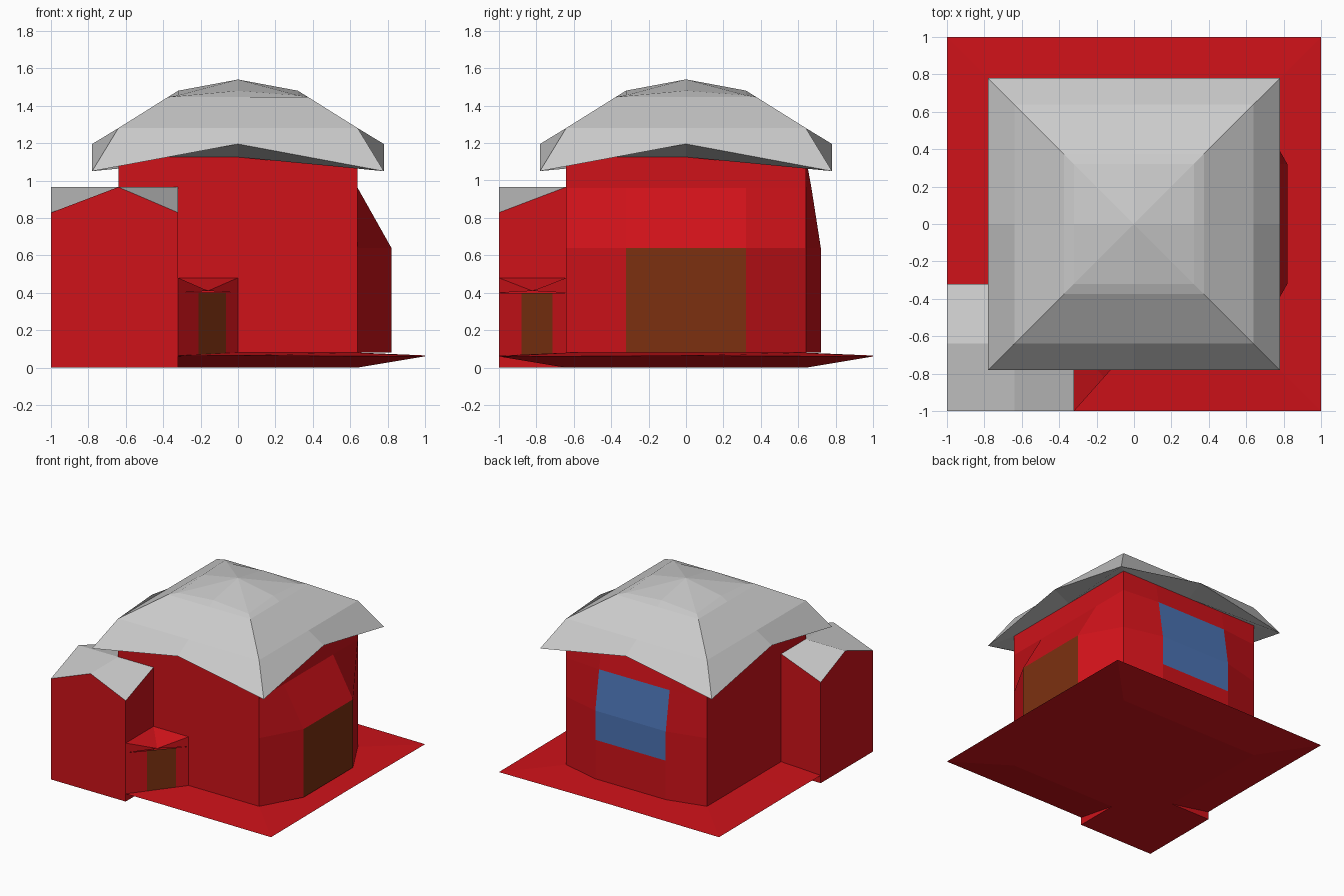
import bpy, bmesh

if "Cube" in bpy.data.objects:
    bpy.data.objects.remove(bpy.data.objects["Cube"])


def material(name, rgb):
    m = bpy.data.materials.new(name)
    m.diffuse_color = (*rgb, 1)
    m.use_nodes = True
    m.node_tree.nodes["Principled BSDF"].inputs["Base Color"].default_value = m.diffuse_color
    return m


RED = material("red_paint", (0.62, 0.006, 0.01))
BROWN = material("brown_wood", (0.2, 0.03, 0.005))
BLUE = material("blue_glass", (0.07, 0.17, 0.45))


def build(name, verts, faces, mat=None, closed=True):
    """Mesh object from points and faces; welds coincident points."""
    me = bpy.data.meshes.new(name)
    bm = bmesh.new()
    vs = [bm.verts.new(v) for v in verts]
    for f in faces:
        bm.faces.new([vs[i] for i in f])
    bmesh.ops.remove_doubles(bm, verts=bm.verts, dist=1e-4)
    if closed:
        bmesh.ops.recalc_face_normals(bm, faces=bm.faces)
    bm.to_mesh(me)
    bm.free()
    if mat:
        me.materials.append(mat)
    ob = bpy.data.objects.new(name, me)
    bpy.context.collection.objects.link(ob)
    return ob


def ring(s, z_corner, z_mid):
    """Square of half size s: corners and side middles have own heights."""
    d = [(1, -1), (1, 0), (1, 1), (0, 1), (-1, 1), (-1, 0), (-1, -1), (0, -1)]
    return [(x * s, y * s, z_corner if x * y else z_mid) for x, y in d]


def loft(name, rings, mat=None):
    verts = [p for r in rings for p in r]
    faces = [list(range(8))]
    for k in range(len(rings) - 1):
        for i in range(8):
            j = (i + 1) % 8
            faces.append((k * 8 + i, k * 8 + j, k * 8 + 8 + j, k * 8 + 8 + i))
    if rings[-1][0][0] > 0:
        faces.append(list(range(len(verts) - 8, len(verts))))
    return build(name, verts, faces, mat)


def wall(name, place, cols, rows, bulge, panel=None, panel_name="", panel_mat=None):
    """Grid wall; inner columns bulge outward, one range of rows is a panel."""
    nc = len(cols)
    verts = [place(c, 0.64 + (b if 0 < i < nc - 1 else 0), z)
             for z, b in zip(rows, bulge) for i, c in enumerate(cols)]
    plain, special = [], []
    for k in range(len(rows) - 1):
        for i in range(nc - 1):
            a = k * nc + i
            hit = panel and i == 1 and panel[0] <= k < panel[1]
            (special if hit else plain).append((a, a + 1, a + nc + 1, a + nc))
    build(name, verts, plain, RED, False)
    if special:
        used = sorted({i for f in special for i in f})
        build(panel_name, [verts[i] for i in used],
              [[used.index(i) for i in f] for f in special], panel_mat, False)


# Yard: thin slab tapering to its rim
loft("yard", [ring(0.64, 0, 0), ring(1, 0.06, 0.065), ring(0.64, 0.08, 0.08)], RED)

# Main roof: flared eaves with raised middles, shallow peaked top
loft("main_roof", [ring(0.64, 1.125, 1.125), ring(0.78, 1.05, 1.195),
                   ring(0.64, 1.28, 1.28), ring(0.375, 1.446, 1.446),
                   ring(0.32, 1.455, 1.48), ring(0, 1.54, 1.54)])

# House walls
cols = [-0.64, -0.32, 0.32, 0.64]
ends = [-0.64, 0.64]
wall("right_wall", lambda c, d, z: (d, c, z), cols, [0.08, 0.64, 0.96, 1.125],
     [0.18, 0.18, 0, 0], (0, 1), "large_door", BROWN)
wall("back_wall", lambda c, d, z: (-c, d, z), cols, [0.08, 0.4, 0.64, 0.96, 1.125],
     [0.08, 0.08, 0.08, 0.03, 0], (1, 3), "back_window", BLUE)
wall("left_wall", lambda c, d, z: (-d, -c, z), ends, [0.08, 1.125], [0, 0])
wall("front_wall", lambda c, d, z: (c, -d, z), ends, [0.08, 1.125], [0, 0])

# Corner tower with a cross-gabled roof
xs = [-1, -0.64, -0.32]


def eave(i, j):
    return 0.965 if i == 1 or j == 1 else 0.828


top = [(xs[i], xs[j], eave(i, j)) for j in range(3) for i in range(3)]
build("tower_roof", top,
      [(j * 3 + i, j * 3 + i + 1, j * 3 + i + 4, j * 3 + i + 3)
       for j in range(2) for i in range(2)], None, False)
loop = [0, 1, 2, 5, 8, 7, 6, 3]
tv = [(top[i][0], top[i][1], 0) for i in loop] + [top[i] for i in loop]
build("tower_walls", tv,
      [list(range(7, -1, -1))] + [(i, (i + 1) % 8, 8 + (i + 1) % 8, 8 + i)
                                  for i in range(8)], RED, False)

# Diagonal porch between tower and house, with a small door
def along(t, z):
    return (-0.32 + 0.32 * t, -1 + 0.36 * t, z)


ts = [0, 0.34, 0.8, 1]
pv = [along(t, z) for z in (0.06, 0.4) for t in ts]
build("porch_wall", pv, [(0, 1, 5, 4), (2, 3, 7, 6)], RED, False)
build("porch_door", pv, [(1, 2, 6, 5)], BROWN, False)
build("porch_roof",
      [along(0, 0.4), along(0.5, 0.41), along(1, 0.4), along(0, 0.48),
       along(1, 0.48), (-0.32, -0.64, 0.48)],
      [(0, 1, 3), (1, 2, 4), (3, 1, 5), (1, 4, 5)], RED, False)
